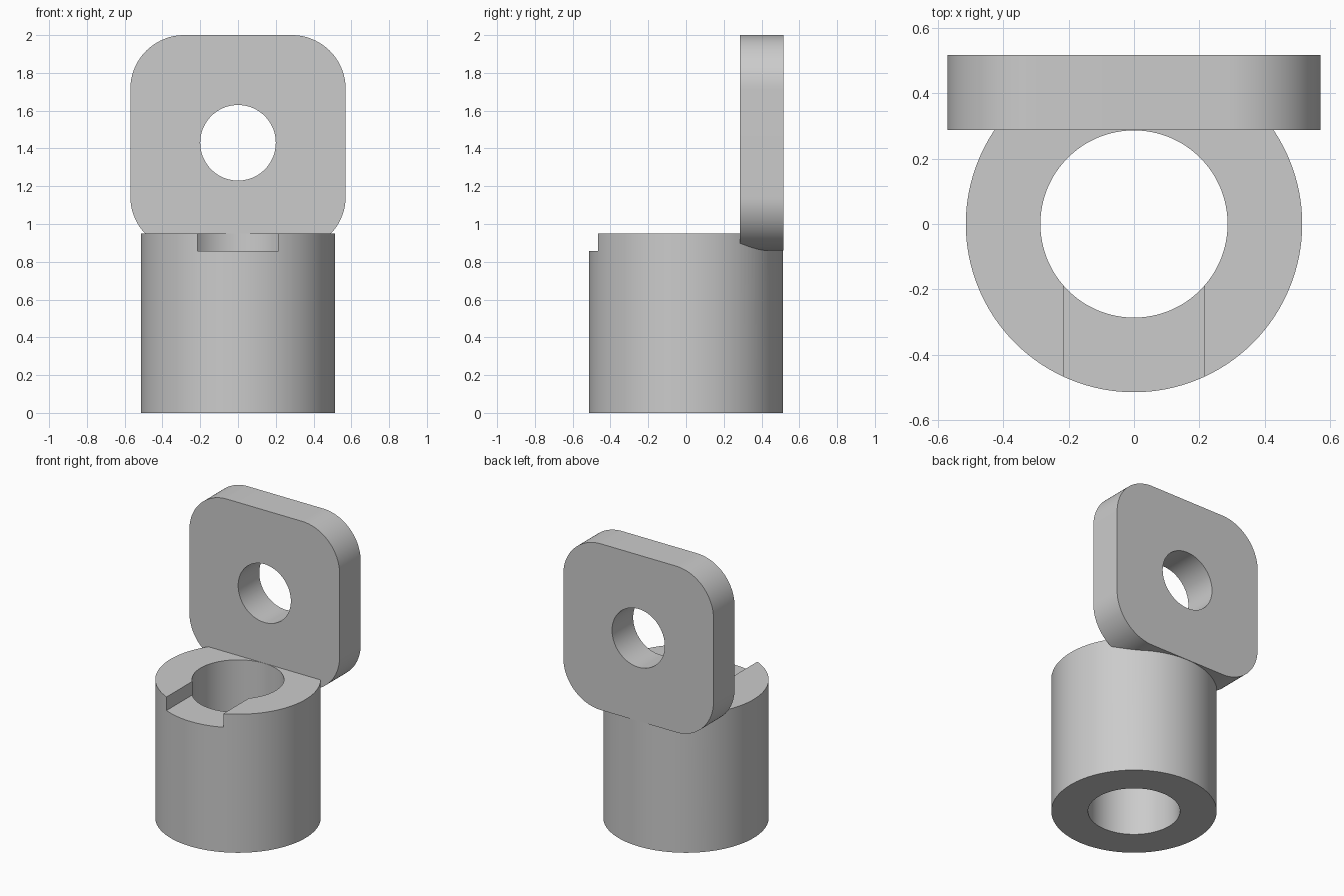
import bpy, bmesh
from math import pi, cos, sin

if "Cube" in bpy.data.objects:
    bpy.data.objects.remove(bpy.data.objects["Cube"])

R_OUT, R_BORE, TUBE_H = 0.514, 0.286, 0.95
HALF, CORNER, HOLE_R, PLATE_Z = 0.57, 0.285, 0.2, 1.43
Y0, Y1 = 0.287, 0.516
SLOT_HALF, SLOT_Z = 0.215, 0.857


def circle(r, n=128):
    return [(r * cos(2 * pi * i / n), r * sin(2 * pi * i / n)) for i in range(n)]


def rounded_square(half, r, n=24):
    pts = []
    for k in range(4):
        a0 = k * pi / 2
        cx = (half - r) * (1 if k in (0, 3) else -1)
        cy = (half - r) * (1 if k in (0, 1) else -1)
        for i in range(n + 1):
            a = a0 + i / n * pi / 2
            pts.append((cx + r * cos(a), cy + r * sin(a)))
    return pts


def prism(name, profile, place, lo, hi):
    """Closed solid: profile extruded between lo and hi, mapped by place()."""
    bm = bmesh.new()
    ends = [[bm.verts.new(place(u, v, w)) for u, v in profile] for w in (lo, hi)]
    for ring in ends:
        bm.faces.new(ring)
    for i in range(len(profile)):
        j = (i + 1) % len(profile)
        bm.faces.new((ends[0][i], ends[0][j], ends[1][j], ends[1][i]))
    bmesh.ops.recalc_face_normals(bm, faces=bm.faces)
    me = bpy.data.meshes.new(name)
    bm.to_mesh(me)
    bm.free()
    ob = bpy.data.objects.new(name, me)
    bpy.context.collection.objects.link(ob)
    return ob


def upright(u, v, w):
    return (u, v, w)


def facing(u, v, w):
    return (u, w, PLATE_Z + v)


def combine(target, tool, operation):
    bpy.context.view_layer.objects.active = target
    mod = target.modifiers.new(operation.lower(), 'BOOLEAN')
    mod.operation, mod.solver, mod.object = operation, 'EXACT', tool
    bpy.ops.object.modifier_apply(modifier=mod.name)
    bpy.data.objects.remove(tool)


# Upright tube, joined to the rear plate
bracket = prism("pivot_bracket", circle(R_OUT), upright, 0, TUBE_H)
plate = prism("rear_plate", rounded_square(HALF, CORNER), facing, Y0, Y1)
combine(bracket, plate, 'UNION')

# Bore, plate hole and front slot
combine(bracket, prism("bore_cutter", circle(R_BORE), upright, -0.1, 1.1), 'DIFFERENCE')
combine(bracket, prism("hole_cutter", circle(HOLE_R, 96), facing, Y0 - 0.1, Y1 + 0.1), 'DIFFERENCE')
s = SLOT_HALF
slot = [(-s, -0.7), (s, -0.7), (s, 0), (-s, 0)]
combine(bracket, prism("slot_cutter", slot, upright, SLOT_Z, 1.1), 'DIFFERENCE')

# Smooth curved walls, crisp edges
bracket.select_set(True)
bpy.context.view_layer.objects.active = bracket
bpy.ops.object.shade_smooth_by_angle(angle=pi / 6)
